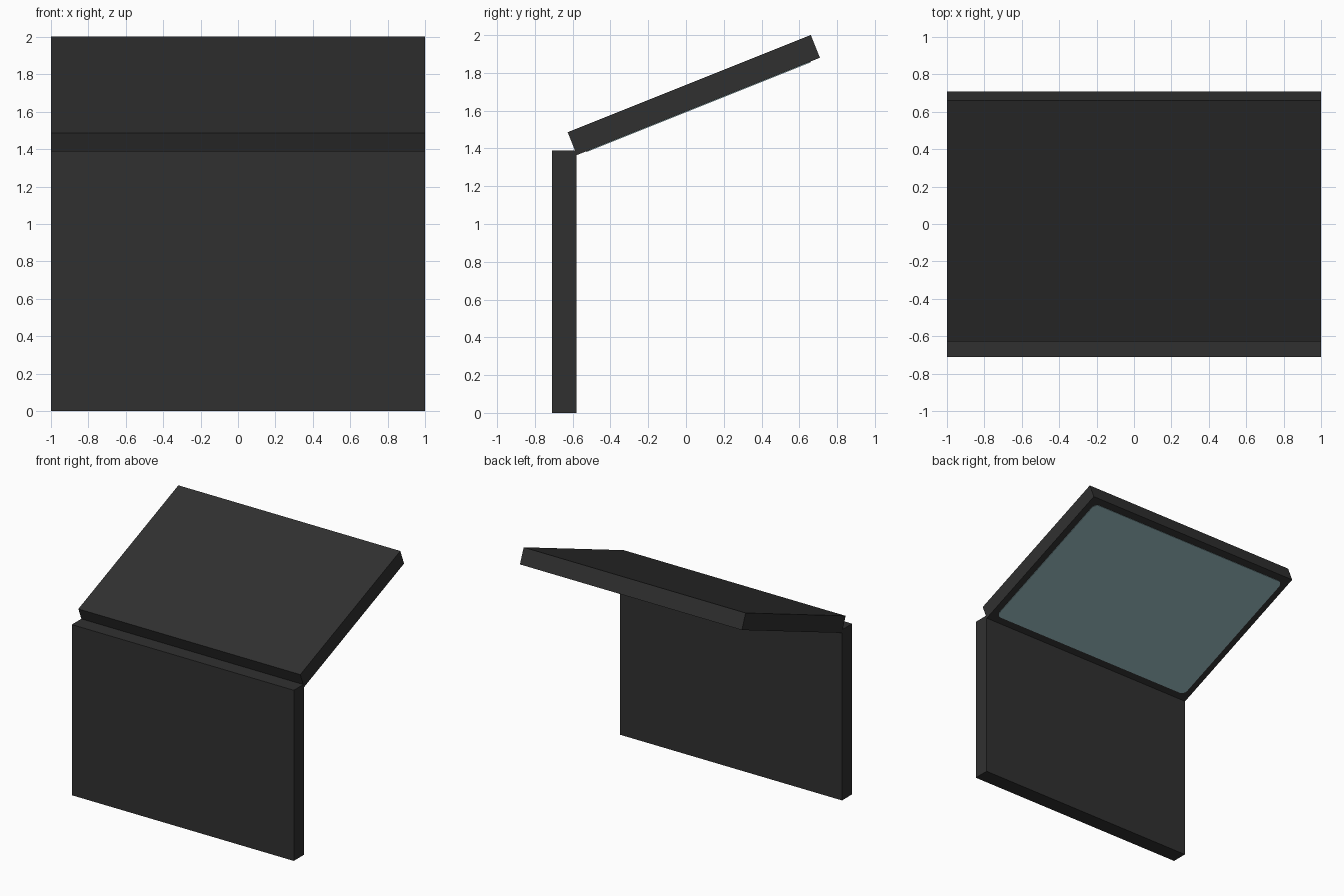
import bpy, bmesh, math
from mathutils import Vector

if "Cube" in bpy.data.objects:
    bpy.data.objects.remove(bpy.data.objects["Cube"])


def material(name, rgb):
    m = bpy.data.materials.new(name)
    m.diffuse_color = (*rgb, 1.0)
    m.use_nodes = True
    m.node_tree.nodes["Principled BSDF"].inputs["Base Color"].default_value = m.diffuse_color
    return m


casing = material("dark_grey_casing", (0.030, 0.030, 0.030))
glass = material("pale_teal_screen", (0.30, 0.47, 0.50))


def prism(name, outline, axis, mat):
    """Extrude a flat outline along an axis vector into a closed solid."""
    bm = bmesh.new()
    face = bm.faces.new([bm.verts.new(p) for p in outline])
    new = bmesh.ops.extrude_face_region(bm, geom=[face])["geom"]
    bmesh.ops.translate(bm, vec=axis,
                        verts=[g for g in new if isinstance(g, bmesh.types.BMVert)])
    bmesh.ops.recalc_face_normals(bm, faces=bm.faces)
    mesh = bpy.data.meshes.new(name)
    bm.to_mesh(mesh)
    bm.free()
    mesh.materials.append(mat)
    obj = bpy.data.objects.new(name, mesh)
    bpy.context.collection.objects.link(obj)
    return obj


# Upright base slab
base = [(-0.71, 0), (-0.58, 0), (-0.58, 1.39), (-0.71, 1.39)]
prism("base_slab", [(-1, y, z) for y, z in base], Vector((2, 0, 0)), casing)

# Tilted lid, defined by its lower hinge corner, its slope and its thickness
hinge = Vector((0, -0.578, 1.365))
far = Vector((0, 0.709, 1.88))
along = (far - hinge).normalized()
length = (far - hinge).length
up = Vector((0, -along.z, along.y))
left = Vector((-1, 0, 0))
thick = 0.13
lid = [hinge, far, far + up * thick, hinge + up * thick]
prism("lid_slab", [p + left for p in lid], Vector((2, 0, 0)), casing)

# Screen plate with rounded corners on the underside of the lid
half_w, half_l, radius = 0.945, length / 2 - 0.055, 0.045
centre = (hinge + far) / 2
outline = []
for i, (sx, sy) in enumerate([(1, 1), (-1, 1), (-1, -1), (1, -1)]):
    for k in range(7):
        a = math.radians(90 * i + 15 * k)
        u = sx * (half_w - radius) + radius * math.cos(a)
        v = sy * (half_l - radius) + radius * math.sin(a)
        outline.append(centre + Vector((u, 0, 0)) + along * v + up * 0.002)
prism("screen", outline, up * -0.006, glass)
